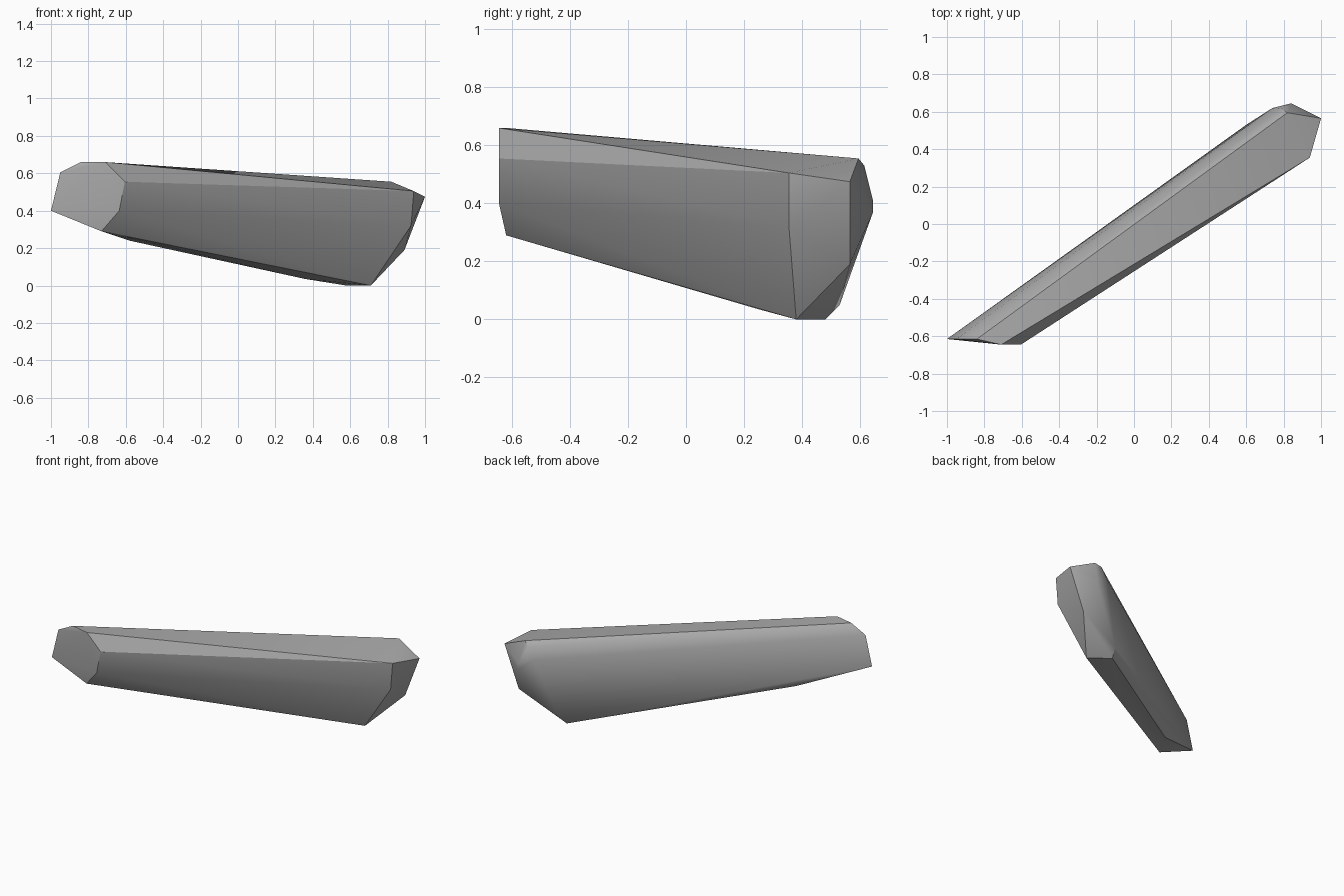
import bpy
import bmesh
import math

# Remove the default cube only
default_cube = bpy.data.objects.get("Cube")
if default_cube:
    bpy.data.objects.remove(default_cube, do_unlink=True)


def make_material(name, color):
    material = bpy.data.materials.new(name)
    material.use_nodes = True
    material.diffuse_color = color
    shader = material.node_tree.nodes["Principled BSDF"]
    shader.inputs["Base Color"].default_value = color
    shader.inputs["Roughness"].default_value = 0.8
    return material


def faceted_stone(name, rings, material):
    """Wrap a tight convex skin around the corner groups of a chipped stone."""
    bm = bmesh.new()
    for ring in rings:
        for corner in ring:
            bm.verts.new(corner)
    hull = bmesh.ops.convex_hull(bm, input=bm.verts[:])
    unused = {v for v in hull["geom_interior"] + hull["geom_unused"]
              if isinstance(v, bmesh.types.BMVert)}
    bmesh.ops.delete(bm, geom=list(unused), context="VERTS")
    bmesh.ops.recalc_face_normals(bm, faces=bm.faces[:])
    mesh = bpy.data.meshes.new(name)
    bm.to_mesh(mesh)
    bm.free()
    mesh.materials.append(material)
    stone = bpy.data.objects.new(name, mesh)
    bpy.context.collection.objects.link(stone)
    return stone


# Nearly flat broken end at the front
front_end = [
    (-1, -.615, .4), (-.95, -.615, .605), (-.84, -.615, .66),
    (-.71, -.645, .66), (-.605, -.645, .555), (-.635, -.645, .4),
    (-.73, -.62, .29),
]

# Chipped keel along the underside
keel = [
    (-.58, -.386, .24), (.36, .25, .035), (.58, .48, 0),
    (.6, .53, .05), (.71, .38, 0),
]

# Thick pointed end at the back
back_end = [
    (.82, .595, .555), (.94, .355, .505), (1, .565, .475),
    (.925, .355, .32), (.89, .565, .19), (.84, .645, .41),
    (.84, .645, .37), (.785, .615, .53), (.74, .62, .45),
]

stone_grey = make_material("stone_grey", (.4, .4, .4, 1))
shard = faceted_stone("stone_shard", [front_end, keel, back_end], stone_grey)

# Soft shading across shallow facets, crisp along the strong ridges
bpy.ops.object.select_all(action="DESELECT")
shard.select_set(True)
bpy.context.view_layer.objects.active = shard
bpy.ops.object.shade_smooth_by_angle(angle=math.radians(30))
